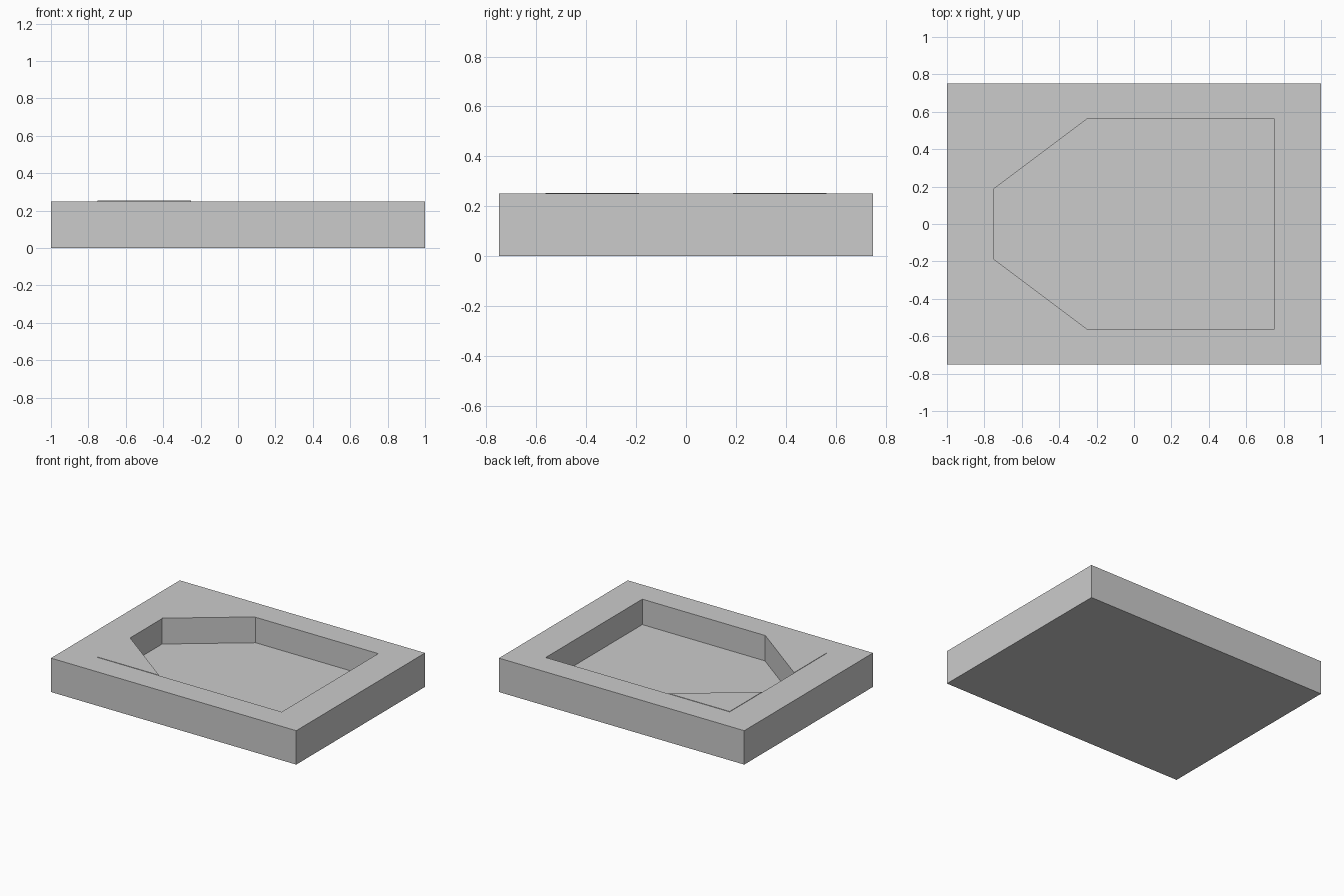
import bpy, bmesh

if "Cube" in bpy.data.objects:
    bpy.data.objects.remove(bpy.data.objects["Cube"])

TOP, FLOOR = 0.25, 0.0625


def prism(name, points, z0, z1):
    """Extrude a flat outline upwards from z0 to z1."""
    bm = bmesh.new()
    face = bm.faces.new([bm.verts.new((x, y, z0)) for x, y in points])
    new = bmesh.ops.extrude_face_region(bm, geom=[face], use_keep_orig=True)["geom"]
    for v in new:
        if isinstance(v, bmesh.types.BMVert):
            v.co.z = z1
    bmesh.ops.recalc_face_normals(bm, faces=bm.faces[:])
    mesh = bpy.data.meshes.new(name)
    bm.to_mesh(mesh)
    bm.free()
    obj = bpy.data.objects.new(name, mesh)
    bpy.context.collection.objects.link(obj)
    return obj


# Rectangular tray body
tray = prism("tray", [(-1, -0.75), (1, -0.75), (1, 0.75), (-1, 0.75)], 0, TOP)

# Pocket with two chamfered corners, cut from the top
cutter = prism("pocket_cutter",
               [(-0.75, -0.1875), (-0.25, -0.5625), (0.75, -0.5625),
                (0.75, 0.5625), (-0.25, 0.5625), (-0.75, 0.1875)], FLOOR, 0.5)
cut = tray.modifiers.new("pocket", 'BOOLEAN')
cut.operation = 'DIFFERENCE'
cut.solver = 'EXACT'
cut.object = cutter
bpy.context.view_layer.objects.active = tray
bpy.ops.object.modifier_apply(modifier="pocket")
bpy.data.objects.remove(cutter)

# Barely raised corner fillers: a square and two wedges at each chamfer
pieces = {
    "square": [(-0.75, 0.375), (-0.5, 0.375), (-0.5, 0.5625), (-0.75, 0.5625)],
    "outer_wedge": [(-0.75, 0.1875), (-0.5, 0.375), (-0.75, 0.375)],
    "inner_wedge": [(-0.5, 0.375), (-0.25, 0.5625), (-0.5, 0.5625)],
}
for side, s in (("back", 1), ("front", -1)):
    for piece, pts in pieces.items():
        prism(f"{side}_corner_{piece}", [(x, s * y) for x, y in pts],
              TOP - 0.01, TOP + 0.003)
